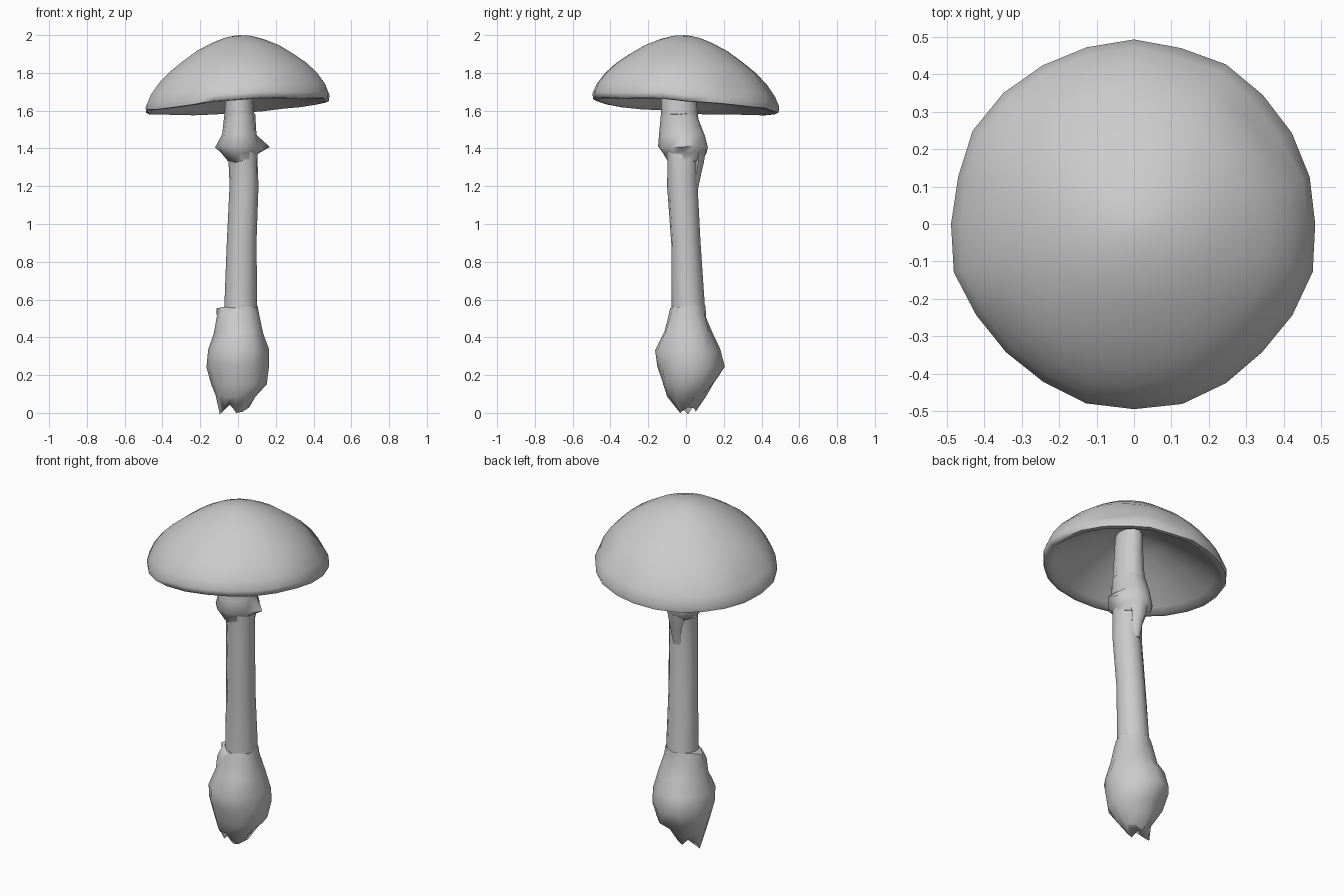
import bpy, math, random
from mathutils import Vector

random.seed(4)
cube = bpy.data.objects.get("Cube")
if cube:
    bpy.data.objects.remove(cube)

grey = bpy.data.materials.new("soft grey")
grey.use_nodes = True
grey.diffuse_color = (0.6, 0.6, 0.6, 1)
bsdf = grey.node_tree.nodes["Principled BSDF"]
bsdf.inputs["Base Color"].default_value = (0.6, 0.6, 0.6, 1)
bsdf.inputs["Roughness"].default_value = 0.8


def loft(name, rings, cap_start=True, cap_end=True, angle=60):
    """Skin a list of equal-length vertex rings."""
    n = len(rings[0])
    verts = [v for ring in rings for v in ring]
    faces = []
    for i in range(len(rings) - 1):
        for j in range(n):
            k = (j + 1) % n
            faces.append((i * n + j, i * n + k, (i + 1) * n + k, (i + 1) * n + j))
    if cap_start:
        faces.append(tuple(reversed(range(n))))
    if cap_end:
        faces.append(tuple(range(len(verts) - n, len(verts))))
    mesh = bpy.data.meshes.new(name)
    mesh.from_pydata(verts, [], faces)
    mesh.materials.append(grey)
    obj = bpy.data.objects.new(name, mesh)
    bpy.context.collection.objects.link(obj)
    bpy.ops.object.select_all(action='DESELECT')
    obj.select_set(True)
    bpy.context.view_layer.objects.active = obj
    bpy.ops.object.shade_smooth_by_angle(angle=math.radians(angle))
    return obj


def oval(z, x0, x1, y0, y1, n=12, rough=0.0):
    """Oval ring filling the given x and y limits, slightly uneven."""
    ring = []
    for j in range(n):
        a = math.tau * j / n
        s = 1 + random.uniform(-rough, rough)
        ring.append(Vector(((x0 + x1) / 2 + (x1 - x0) / 2 * s * math.cos(a),
                            (y0 + y1) / 2 + (y1 - y0) / 2 * s * math.sin(a),
                            z + random.uniform(-rough, rough) * 0.2)))
    return ring


# Stalk, leaning and bending slightly
stalk = [(0.40, -0.09, 0.10, -0.08, 0.11), (0.57, -0.07, 0.10, -0.075, 0.10),
         (0.9, -0.06, 0.10, -0.08, 0.075), (1.2, -0.045, 0.11, -0.10, 0.06),
         (1.35, -0.05, 0.105, -0.10, 0.06), (1.5, -0.08, 0.095, -0.13, 0.07),
         (1.66, -0.065, 0.08, -0.13, 0.055), (1.86, -0.06, 0.07, -0.12, 0.05)]
loft("stalk", [oval(*r, rough=0.03) for r in stalk])

# Swollen base with a ragged root and an uneven torn collar
bulb = [(0.03, -0.08, 0.06, -0.03, 0.05), (0.09, -0.12, 0.10, -0.10, 0.10),
        (0.15, -0.14, 0.155, -0.125, 0.15), (0.25, -0.165, 0.16, -0.155, 0.20),
        (0.33, -0.155, 0.16, -0.165, 0.18), (0.42, -0.125, 0.135, -0.12, 0.14),
        (0.51, -0.11, 0.12, -0.10, 0.11), (0.56, -0.085, 0.105, -0.08, 0.10)]
rings = [oval(*r, rough=0.05) for r in bulb]
for j, v in enumerate(rings[0]):
    v.z = 0.03 + 0.025 * math.sin(j * 1.7)
rings[0][6] += Vector((-0.02, 0, -0.02))
rings[0][9].z = 0.0
rings[-1][6] += Vector((-0.03, 0, 0))
loft("bulb", rings)

# Torn skirt around the upper stalk, with two pointed tips
skirt = [(1.58, -0.072, 0.092, -0.13, 0.06), (1.47, -0.085, 0.10, -0.14, 0.10),
         (1.41, -0.10, 0.125, -0.145, 0.115), (1.375, -0.09, 0.105, -0.12, 0.11),
         (1.33, -0.055, 0.10, -0.10, 0.07)]
rings = [oval(*r, rough=0.03) for r in skirt]
rings.reverse()
rings[2][0].x += 0.04
rings[2][6].x -= 0.02
loft("skirt", rings)

# Loose strip hanging behind the skirt
flap = [(1.18, 0.0, 0.05, 0.03, 0.065), (1.27, -0.01, 0.06, 0.03, 0.085),
        (1.33, -0.03, 0.07, 0.03, 0.10), (1.40, -0.04, 0.08, 0.03, 0.112)]
loft("hanging_strip", [oval(*r, n=6) for r in flap])

# Tilted hollow cap: underside, rim lip, then dome
SIDES = 24
profile = [(0.06, 1.85), (0.16, 1.81), (0.30, 1.73), (0.43, 1.645), (0.465, 1.622),
           (0.49, 1.625), (0.493, 1.655), (0.472, 1.705), (0.43, 1.765), (0.37, 1.825),
           (0.30, 1.877), (0.22, 1.93), (0.14, 1.967), (0.07, 1.99), (0.015, 1.998)]
wobble = [random.uniform(-0.012, 0.008) for _ in range(SIDES)]
rings = []
for r, z in profile:
    ring = []
    for j in range(SIDES):
        a = math.tau * j / SIDES
        edge = (r / 0.49) ** 4
        radius = r * (1 + wobble[j] * edge * 1.5)
        x, y = radius * math.cos(a), radius * math.sin(a)
        ring.append(Vector((x, y, z + 0.07 * (x - y) + wobble[j] * edge * 0.6)))
    rings.append(ring)
# Small nicks along the rim
for j, depth in ((2, 0.03), (3, 0.025), (5, 0.015), (12, 0.02)):
    for i in (7, 8):
        rings[i][j].x *= 1 - depth
        rings[i][j].y *= 1 - depth
        rings[i][j].z -= depth * 0.3
loft("cap", rings, angle=75)
